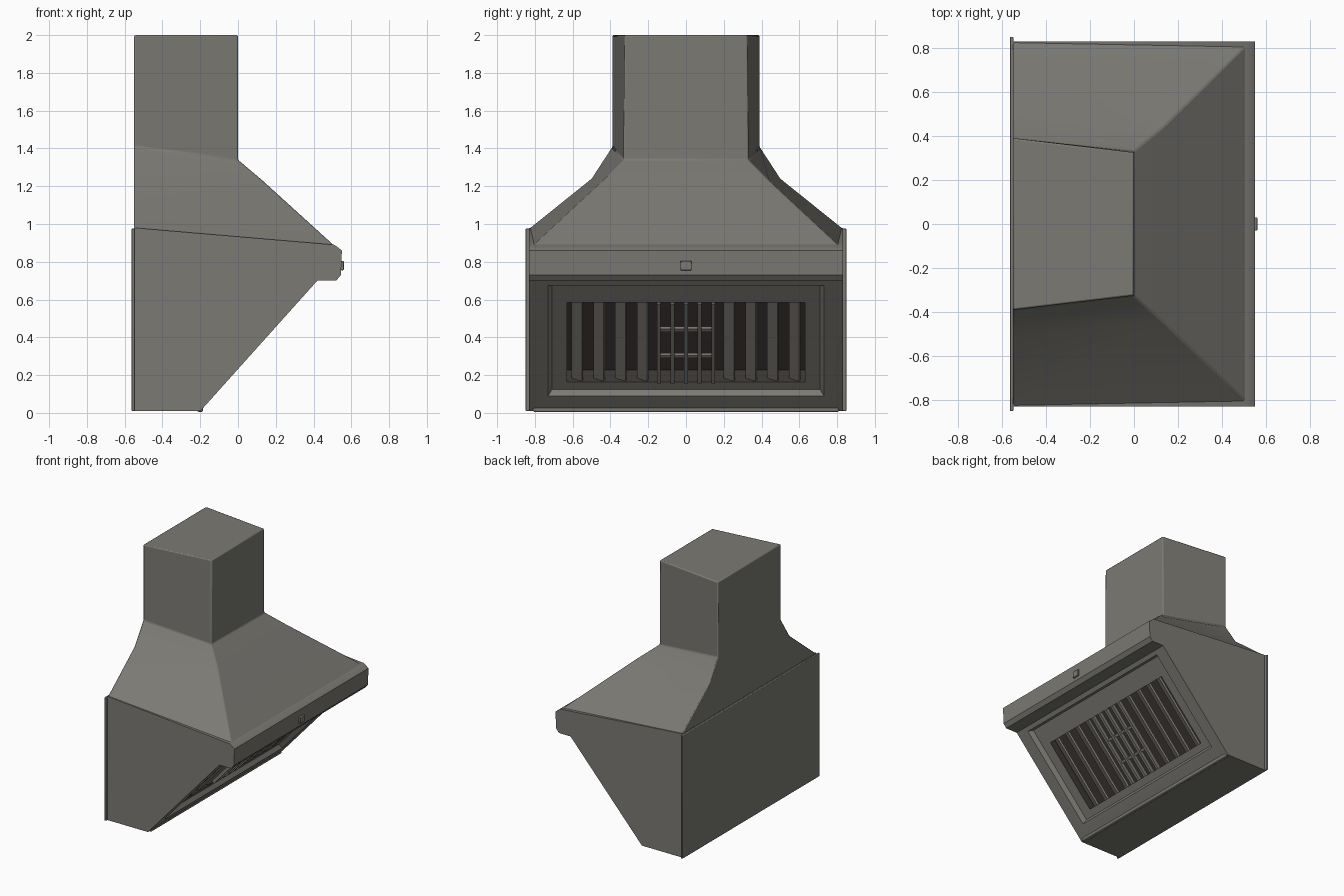
import bpy, bmesh
from mathutils import Vector, Matrix

cube = bpy.data.objects.get("Cube")
if cube:
    bpy.data.objects.remove(cube)


def material(name, colour):
    m = bpy.data.materials.new(name)
    m.use_nodes = True
    m.diffuse_color = (*colour, 1)
    m.node_tree.nodes["Principled BSDF"].inputs["Base Color"].default_value = (*colour, 1)
    return m


steel = material("warm grey steel", (0.2, 0.193, 0.172))
dark = material("dark filter cavity", (0.045, 0.038, 0.035))


def finish(bm, name, mats=(steel,), bevel=0.0):
    bmesh.ops.recalc_face_normals(bm, faces=bm.faces)
    me = bpy.data.meshes.new(name)
    bm.to_mesh(me)
    bm.free()
    ob = bpy.data.objects.new(name, me)
    bpy.context.collection.objects.link(ob)
    for m in mats:
        me.materials.append(m)
    if bevel:
        mod = ob.modifiers.new("soft edges", "BEVEL")
        mod.width, mod.segments = bevel, 2
        mod.limit_method = "ANGLE"
    bpy.ops.object.select_all(action="DESELECT")
    ob.select_set(True)
    bpy.context.view_layer.objects.active = ob
    bpy.ops.object.shade_smooth_by_angle(angle=0.6)
    return ob


def bridge(bm, a, b):
    n = len(a)
    return [bm.faces.new((a[i], a[(i + 1) % n], b[(i + 1) % n], b[i])) for i in range(n)]


def box(bm, centre, size, rot=Matrix()):
    place = Matrix.Translation(centre) @ rot @ Matrix.Diagonal((*size, 1))
    bmesh.ops.create_cube(bm, size=1, matrix=place)


# Sloping underside: position from width, height along the slope and depth inside
LOW, HIGH = Vector((-0.19, 0, 0.02)), Vector((0.42, 0, 0.7))
ALONG = (HIGH - LOW).normalized()
INWARD = Vector((-ALONG.z, 0, ALONG.x))
SLOPE = Matrix((ALONG, (0, 1, 0), INWARD)).transposed().to_4x4()


def on_slope(y, z, depth=0.0):
    p = LOW.lerp(HIGH, (z - LOW.z) / (HIGH.z - LOW.z)) + INWARD * depth
    return Vector((p.x, y, p.z))


# Canopy body: side profile across the width, with a stepped recess in the underside
W = 0.83
profile = [(-0.55, 0.01), (-0.2, 0.01), (LOW.x, LOW.z), (HIGH.x, HIGH.z), (0.52, 0.7),
           (0.545, 0.73), (0.55, 0.86), (0.51, 0.89), (-0.55, 0.98)]
bm = bmesh.new()
sides = [[bm.verts.new((x, s * W, z)) for x, z in profile] for s in (-1, 1)]
for side in sides:
    bm.faces.new(side)
walls = bridge(bm, *sides)
bm.faces.remove(walls[2])
ring = [sides[0][2], sides[0][3], sides[1][3], sides[1][2]]
steps = [(0.73, 0.09, 0.675, 0), (0.71, 0.1, 0.665, 0.035),
         (0.63, 0.14, 0.56, 0.035), (0.63, 0.14, 0.56, 0.13)]
for y, z0, z1, d in steps:
    inner = [bm.verts.new(on_slope(*p, d)) for p in ((-y, z0), (-y, z1), (y, z1), (y, z0))]
    faces = bridge(bm, ring, inner)
    ring = inner
floor = bm.faces.new(ring)
for f in faces + [floor]:
    f.material_index = 1
finish(bm, "canopy_body", (steel, dark))

# Sloping hood top and chimney, sharing one flat back
bm = bmesh.new()
levels = [
    (-0.55, 0.83, 0.975, 0.51, 0.81, 0.885),
    (-0.55, 0.5, 1.24, 0.13, 0.44, 1.23),
    (-0.55, 0.39, 1.41, 0.0, 0.33, 1.34),
    (-0.55, 0.39, 2.0, 0.0, 0.325, 2.0),
]
rings = []
for xb, yb, zb, xf, yf, zf in levels:
    pts = [(xb, -yb, zb), (xf, -yf, zf), (xf, yf, zf), (xb, yb, zb)]
    rings.append([bm.verts.new(p) for p in pts])
for a, b in zip(rings, rings[1:]):
    bridge(bm, a, b)
bm.faces.new(rings[0])
bm.faces.new(rings[-1])
finish(bm, "hood_top_and_chimney", bevel=0.008)

# Thin wall flange behind the canopy
bm = bmesh.new()
box(bm, (-0.556, 0, 0.493), (0.016, 1.7, 0.965))
finish(bm, "back_flange", bevel=0.004)

# Baffle slats on both sides of the filter, tilted a little
bm = bmesh.new()
length = (on_slope(0, 0.56) - on_slope(0, 0.14)).length
for side in (-1, 1):
    for i in range(4):
        rot = SLOPE @ Matrix.Rotation(-0.45, 4, "X")
        box(bm, on_slope(side * (0.23 + 0.115 * i), 0.35, 0.06), (length, 0.06, 0.015), rot)
finish(bm, "baffle_slats")

# Narrow centre bars and cross bars
bm = bmesh.new()
for i in range(-2, 3):
    box(bm, on_slope(i * 0.072, 0.35, 0.04), (length, 0.02, 0.03), SLOPE)
for z in (0.27, 0.41):
    box(bm, on_slope(0, z, 0.05), (0.02, 0.3, 0.02), SLOPE)
finish(bm, "centre_grille")

# Small control knob on the front band
bm = bmesh.new()
box(bm, (0.552, 0, 0.78), (0.016, 0.06, 0.05))
finish(bm, "control_knob", bevel=0.004)

# Rolled lip under the filter opening
bm = bmesh.new()
box(bm, (-0.2, 0, 0.03), (0.03, 1.62, 0.05))
finish(bm, "drip_lip", bevel=0.008)
